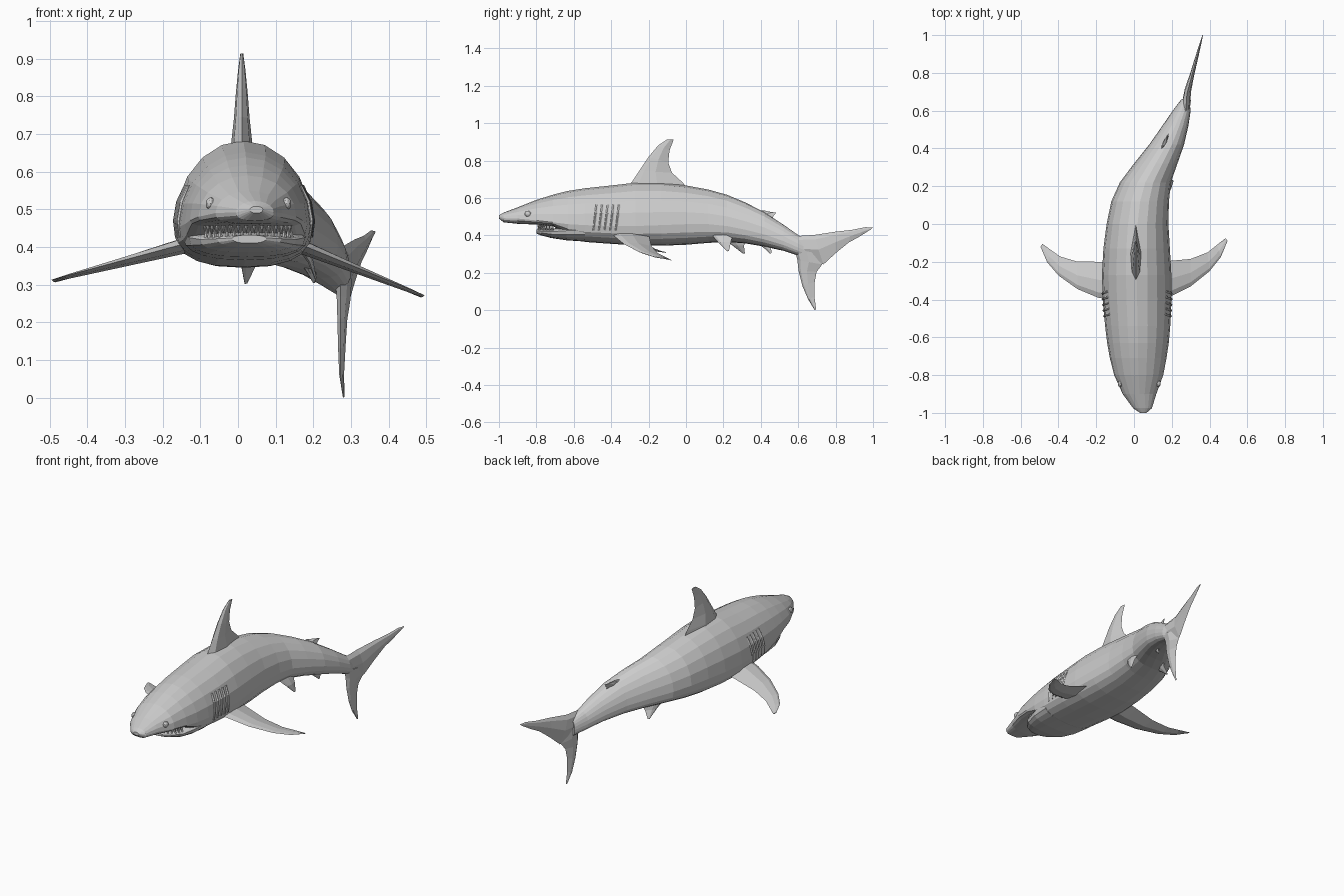
import bpy, bmesh, math
from mathutils import Vector

SIDES = 20


def spow(v, p):
    return math.copysign(abs(v) ** p, v)


def skin(name, rings):
    """Join equal-length rings of points into a closed flat-shaded mesh."""
    bm = bmesh.new()
    rows = [[bm.verts.new(p) for p in r] for r in rings]
    n = len(rows[0])
    for a, b in zip(rows, rows[1:]):
        for i in range(n):
            j = (i + 1) % n
            bm.faces.new((a[i], a[j], b[j], b[i]))
    bm.faces.new(rows[0])
    bm.faces.new(rows[-1])
    bmesh.ops.recalc_face_normals(bm, faces=bm.faces)
    me = bpy.data.meshes.new(name)
    bm.to_mesh(me)
    bm.free()
    ob = bpy.data.objects.new(name, me)
    bpy.context.collection.objects.link(ob)
    return ob


def loft(name, stations, low=2.6):
    """Stations: y, left x, right x, bottom z, widest z, top z."""
    rings = []
    for y, xl, xr, zb, zm, zt in stations:
        cx, w = (xl + xr) / 2, (xr - xl) / 2
        ring = []
        for k in range(SIDES):
            a = 2 * math.pi * k / SIDES
            c, s = math.cos(a), math.sin(a)
            p = 2 / (2.0 if s > 0 else low)
            h = zt - zm if s > 0 else zm - zb
            ring.append((cx + w * spow(c, p), y, zm + h * spow(s, p)))
        rings.append(ring)
    return skin(name, rings)


def fin(name, sections, thick_dir):
    """Sections: leading point, trailing point, half thickness."""
    t = Vector(thick_dir)
    rings = []
    for lead, trail, h in sections:
        a, b = Vector(lead), Vector(trail)
        p, q = a.lerp(b, 0.15), a.lerp(b, 0.5)
        rings.append([a, p + t * h * 0.75, q + t * h, b,
                      q - t * h, p - t * h * 0.75])
    return skin(name, rings)


def ball(name, loc, size):
    bm = bmesh.new()
    bmesh.ops.create_icosphere(bm, subdivisions=2, radius=1)
    me = bpy.data.meshes.new(name)
    bm.to_mesh(me)
    bm.free()
    ob = bpy.data.objects.new(name, me)
    ob.location, ob.scale = loc, size
    bpy.context.collection.objects.link(ob)


# Body: overhanging snout, deep trunk, tail swept towards +x
BODY = [
    (-1.00, .032, .066, .490, .500, .508),
    (-.975, -.005, .095, .470, .492, .522),
    (-.90, -.060, .118, .462, .490, .550),
    (-.80, -.105, .155, .458, .480, .590),
    (-.71, -.128, .172, .450, .470, .618),
    (-.63, -.142, .184, .395, .460, .638),
    (-.54, -.153, .192, .365, .455, .652),
    (-.40, -.165, .198, .355, .450, .667),
    (-.27, -.170, .198, .347, .450, .682),
    (-.13, -.162, .190, .345, .455, .681),
    (.00, -.145, .182, .350, .460, .667),
    (.12, -.120, .185, .360, .460, .645),
    (.22, -.075, .195, .365, .450, .617),
    (.32, .000, .230, .357, .430, .575),
    (.42, .080, .265, .340, .405, .523),
    (.52, .150, .288, .318, .370, .458),
    (.60, .205, .300, .292, .335, .402),
    (.66, .250, .292, .272, .310, .365),
]
loft("body", BODY)

# Lower jaw set back under the snout
loft("lower_jaw", [
    (-.800, -.015, .075, .410, .424, .432),
    (-.775, -.055, .115, .400, .422, .432),
    (-.720, -.100, .155, .386, .420, .436),
    (-.640, -.130, .178, .374, .425, .445),
    (-.540, -.145, .185, .367, .430, .450),
])

# Teeth along the two jaw arcs
for row, tip, base in (("upper", .435, .466), ("lower", .452, .424)):
    for i in range(15):
        a = math.radians(-75 + 150 * (i + (0.5 if row == "lower" else 0)) / 14.5)
        x, y = .027 + .118 * math.sin(a), -.685 - .105 * math.cos(a)
        r = .007
        ring = [(x + r * math.cos(k * math.pi / 2), y + r * math.sin(k * math.pi / 2), base)
                for k in range(4)]
        point = [(x + .0005 * math.cos(k * math.pi / 2), y + .0005 * math.sin(k * math.pi / 2), tip)
                 for k in range(4)]
        skin(row + "_tooth", [ring, point])

# Eyes
for x in (-.073, .129):
    ball("eye", (x, -.845, .515), (.013, .018, .017))


def body_side(y, z, side):
    """x of the body surface at a given y and z."""
    for a, b in zip(BODY, BODY[1:]):
        if a[0] <= y <= b[0]:
            f = (y - a[0]) / (b[0] - a[0])
            _, xl, xr, zb, zm, zt = [u + (v - u) * f for u, v in zip(a, b)]
            e, p = ((z - zm) / (zt - zm), 2) if z > zm else ((zm - z) / (zm - zb), 2.6)
            return (xl + xr) / 2 + side * (xr - xl) / 2 * (1 - e ** p) ** (1 / p)


# Gill slits
for side in (-1, 1):
    for i in range(5):
        y = -.50 + i * .03
        secs = []
        for z, h in ((.425, .002), (.47, .006), (.52, .006), (.565, .002)):
            yy = y + (z - .425) * .12
            x = body_side(yy, z, side)
            secs.append(((x, yy, z), (x + side * .003, yy + .014, z), h))
        fin("gill_slit", secs, (1, 0, 0))

# Dorsal fin
fin("dorsal_fin", [((.01, l, lz), (.01, t, tz), h) for l, lz, t, tz, h in (
    (-.33, .640, .02, .640, .032),
    (-.29, .685, -.02, .685, .027),
    (-.25, .745, -.075, .735, .021),
    (-.20, .820, -.095, .790, .016),
    (-.15, .880, -.088, .855, .010),
    (-.10, .914, -.066, .912, .004))], (1, 0, 0))

# Small second dorsal fin
fin("second_dorsal_fin", [
    ((.135, .37, .52), (.195, .47, .47), .010),
    ((.150, .41, .535), (.180, .465, .50), .007),
    ((.165, .45, .526), (.185, .482, .522), .002)], (1, -.5, 0))

# Pectoral fins: lead x/y, trail x/y, thickness; each slopes down to its tip
PECTORAL = [
    (.13, -.40, .13, -.20, .022),
    (.19, -.385, .19, -.195, .019),
    (.30, -.33, .30, -.185, .013),
    (.40, -.25, .39, -.150, .008),
    (.46, -.175, .44, -.110, .005),
    (.495, -.090, .485, -.075, .002)]
for label, side, drop, dy in (("right", 1, .41, 0), ("left", -1, .27, -.03)):
    secs = []
    for lx, ly, tx, ty, h in PECTORAL:
        f = dy * (lx - .13) / .36
        secs.append(((side * lx, ly + f, .393 - (lx - .2) * drop),
                     (side * tx, ty + f, .383 - (tx - .2) * drop), h))
    fin(label + "_pectoral_fin", secs, (0, 0, 1))

# Pelvic fins and anal fin
fin("right_pelvic_fin", [
    ((.165, .14, .40), (.175, .25, .40), .012),
    ((.190, .175, .36), (.195, .24, .365), .007),
    ((.205, .22, .315), (.208, .23, .318), .002)], (1, 0, .3))
fin("left_pelvic_fin", [
    ((-.01, .19, .39), (.06, .32, .38), .012),
    ((.01, .25, .345), (.045, .31, .345), .008),
    ((.018, .305, .302), (.025, .315, .304), .002)], (1, -.4, 0))
fin("anal_fin", [
    ((.165, .38, .36), (.205, .46, .35), .008),
    ((.185, .42, .33), (.208, .455, .328), .005),
    ((.200, .448, .304), (.205, .458, .305), .002)], (1, -.5, 0))


# Tail fin lobes, bending with the body's sweep
def tail_x(y):
    return .272 + max(0, y - .66) * .27


for label, rows in (
    ("upper", ((.57, .395, .66, .262, .022), (.69, .403, .735, .245, .017),
               (.80, .420, .800, .305, .011), (.89, .430, .870, .362, .008),
               (.96, .444, .930, .395, .005), (1.0, .442, .985, .430, .002))),
    ("lower", ((.58, .330, .720, .300, .022), (.595, .270, .728, .245, .017),
               (.602, .210, .698, .205, .013), (.622, .130, .688, .150, .010),
               (.652, .060, .687, .070, .006), (.688, .000, .696, .004, .002)))):
    fin(label + "_tail_lobe",
        [((tail_x(l), l, lz), (tail_x(t), t, tz), h) for l, lz, t, tz, h in rows],
        (1, -.25, 0))
